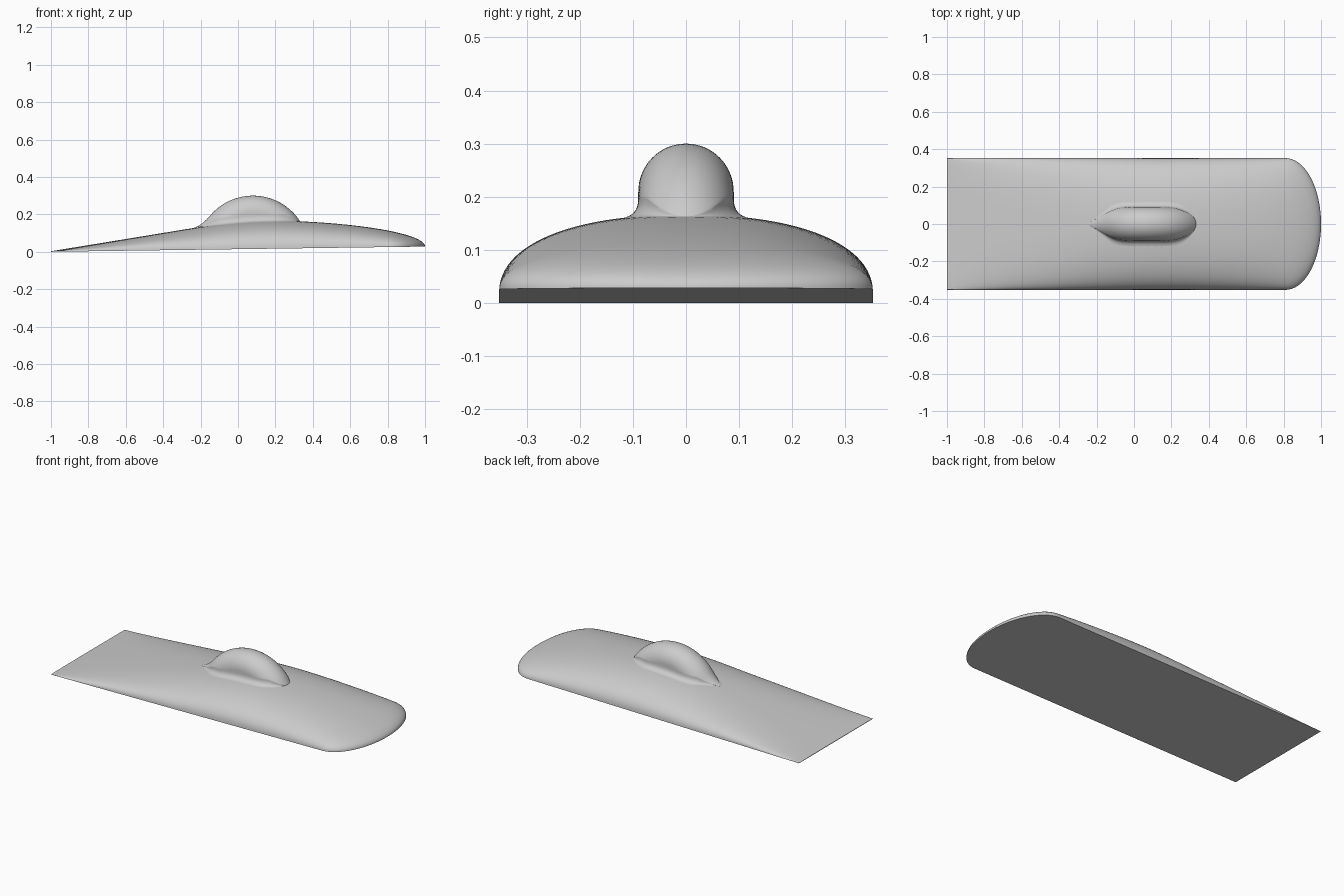
import bpy, math

cube = bpy.data.objects.get("Cube")
if cube:
    bpy.data.objects.remove(cube, do_unlink=True)

grey = bpy.data.materials.new("light grey")
grey.use_nodes = True
grey.diffuse_color = (0.6, 0.6, 0.6, 1)
grey.node_tree.nodes["Principled BSDF"].inputs["Base Color"].default_value = (0.6, 0.6, 0.6, 1)

HALF = 0.352          # half width of the hull
MID, R, TUBE = 0.08, 0.21, 0.09   # canopy: arc centre, arc radius, tube radius


def base(x):
    return 0.014 * (x + 1)


def crest(x):
    """Height of the hull along its centre line."""
    if x < -0.25:
        return 0.003 + 0.163 * (x + 1)
    if x < 0.2:
        t = (x + 0.25) / 0.45
        s = t * t * (3 - 2 * t)
        return 0.125 + 0.041 * s + 0.073 * t * (1 - t) ** 2
    return 0.028 + 0.138 * math.sqrt(max(0, 1 - ((x - 0.2) / 0.8) ** 1.7))


def width(x):
    return HALF * math.sqrt(max(0, 1 - (max(0, x - 0.81) / 0.19) ** 2))


def fullness(x):
    return 2.25 + 0.9 * min(1, max(0, -0.2 - x) / 0.8)


def hull_z(x, y):
    n, w = fullness(x), max(width(x), 1e-6)
    return base(x) + (crest(x) - base(x)) * max(0, 1 - abs(y / w) ** n) ** (1 / n)


def loft(name, sections, closed):
    """Skin a list of equal-length cross-sections."""
    n = len(sections[0])
    verts = [p for s in sections for p in s]
    faces = []
    for i in range(len(sections) - 1):
        for j in range(n if closed else n - 1):
            k = (j + 1) % n
            faces.append((i * n + j, i * n + k, (i + 1) * n + k, (i + 1) * n + j))
    if closed:
        faces += [tuple(range(n))[::-1]]
    mesh = bpy.data.meshes.new(name)
    mesh.from_pydata(verts, [], faces)
    mesh.materials.append(grey)
    obj = bpy.data.objects.new(name, mesh)
    bpy.context.collection.objects.link(obj)
    bpy.ops.object.select_all(action="DESELECT")
    obj.select_set(True)
    bpy.context.view_layer.objects.active = obj
    # Weld the pointed ends and make normals consistent
    bpy.ops.object.mode_set(mode="EDIT")
    bpy.ops.mesh.select_all(action="SELECT")
    bpy.ops.mesh.remove_doubles(threshold=0.00005)
    bpy.ops.mesh.normals_make_consistent(inside=False)
    bpy.ops.object.mode_set(mode="OBJECT")
    bpy.ops.object.shade_smooth_by_angle(angle=math.radians(40))
    return obj


# Hull: flat underside, domed top, rounded nose
xs = [-1 + 1.81 * i / 48 for i in range(49)]
xs += [0.81 + 0.19 * math.sin(math.pi / 2 * i / 24) for i in range(1, 25)]
hull = []
for x in xs:
    w, b, n = width(x), base(x), fullness(x)
    ring = []
    for j in range(49):
        a = math.pi * j / 48
        c, s = math.cos(a), math.sin(a)
        y = w * math.copysign(abs(c) ** (2 / n), c)
        ring.append((x, y, b + (crest(x) - b) * abs(s) ** (2 / n)))
    hull.append(ring)
loft("hull", hull, True)


def canopy_half(x):
    """Half section (y, height above hull) from the crown down to the fillet."""
    dx, zb = x - MID, crest(x)
    h = max(0, math.sqrt(max(0, (R + TUBE) ** 2 - dx * dx)) - zb)
    f = min(0.032, 0.4 * h)
    rho = math.hypot(dx, zb + f)
    end = math.acos(min(1, max(0, (rho - R) / TUBE)))
    pts = []
    for j in range(17):
        a = end * j / 16
        r = R + TUBE * math.cos(a)
        pts.append((TUBE * math.sin(a), math.sqrt(max(0, r * r - dx * dx)) - zb))
    y = pts[-1][0]
    for j in range(9):
        t = j / 8
        pts.append((y + f * t * t, f * (1 - t) ** 2))
    return pts


# Canopy: arched bubble with a fillet and a pointed rear fairing
START, JOIN, END = -0.25, -0.15, 0.333
sections = []
for i in range(61):
    if i < 16:
        t = i / 16
        x = START + (JOIN - START) * t
        half = [(y * t, h * t * t) for y, h in canopy_half(JOIN)]
    else:
        x = JOIN + (END - JOIN) * math.sin(math.pi / 2 * (i - 16) / 44)
        half = canopy_half(x)
    # Follow the curve of the hull near the foot of the section
    right = [(x, y, h + crest(x) - (crest(x) - hull_z(x, y)) * (j / 24) ** 2)
             for j, (y, h) in enumerate(half)]
    left = [(px, -py, pz) for px, py, pz in right[:0:-1]]
    sections.append(left + right)
loft("canopy", sections, False)
